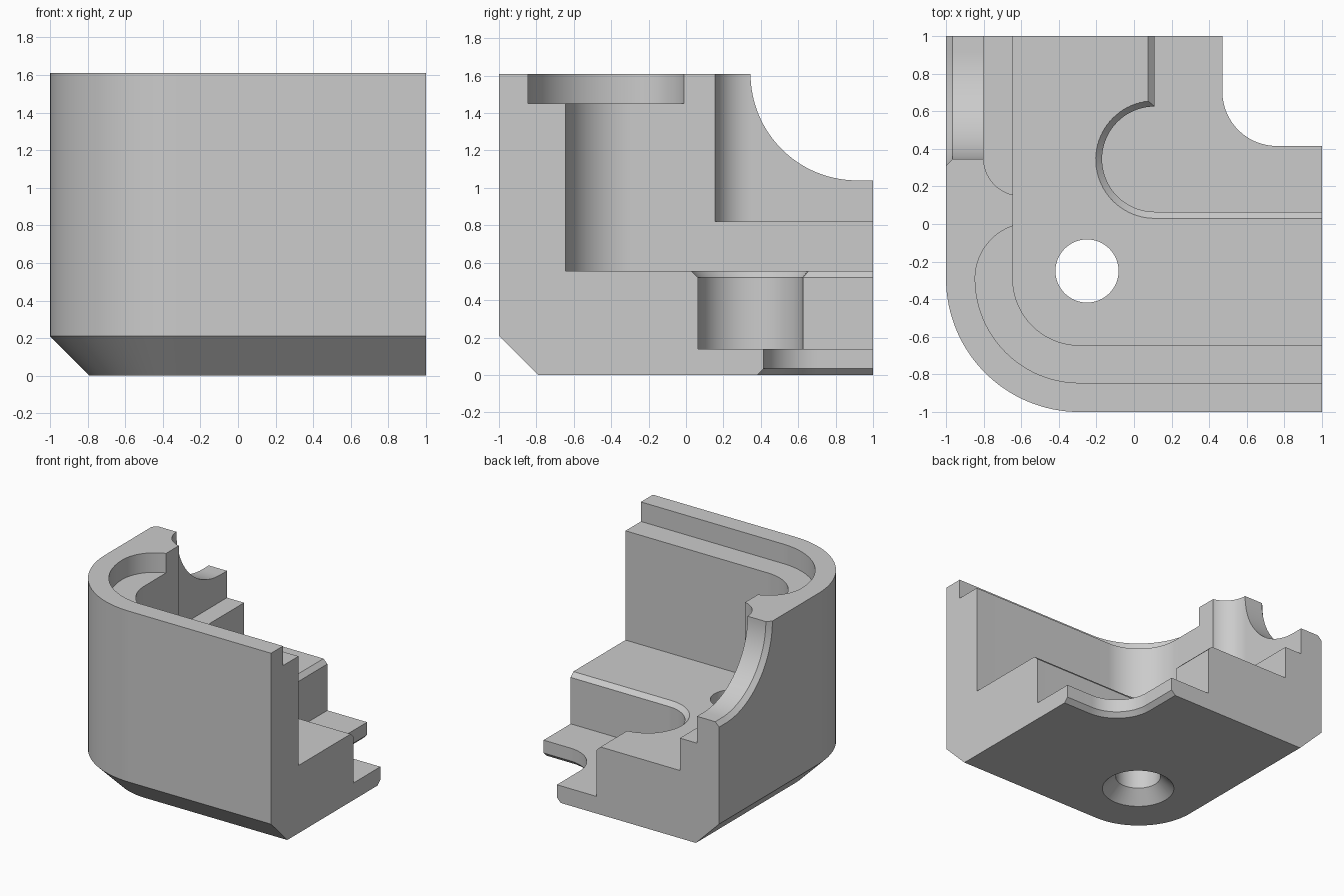
import bpy, bmesh
from math import radians, cos, sin, asin, degrees

cube = bpy.data.objects.get("Cube")
if cube:
    bpy.data.objects.remove(cube)

FAR = 1.3      # how far cutters reach past the open sides
TOP = 1.61
FLOOR = 0.555
BEVEL = 0.035


def arc(cx, cy, r, a0, a1, n=24):
    steps = [radians(a0 + (a1 - a0) * i / n) for i in range(n + 1)]
    return [(cx + r * cos(a), cy + r * sin(a)) for a in steps]


def loft(name, sections, axis="z"):
    """Closed solid through matching outlines, each given as (position, points)."""
    bm = bmesh.new()
    rings = []
    for t, pts in sections:
        rings.append([bm.verts.new((u, v, t) if axis == "z" else (t, u, v)) for u, v in pts])
    bm.faces.new(rings[0])
    bm.faces.new(rings[-1])
    n = len(rings[0])
    for a, b in zip(rings, rings[1:]):
        for i in range(n):
            j = (i + 1) % n
            bm.faces.new((a[i], a[j], b[j], b[i]))
    bmesh.ops.recalc_face_normals(bm, faces=bm.faces)
    mesh = bpy.data.meshes.new(name)
    bm.to_mesh(mesh)
    bm.free()
    obj = bpy.data.objects.new(name, mesh)
    bpy.context.collection.objects.link(obj)
    return obj


def shell(inset, end):
    """Rounded corner outline, open sides reaching to end."""
    e = -1 + inset
    return [(end, end), (e, end)] + arc(-0.29, -0.29, 0.71 - inset, 180, 270, 32) + [(end, e)]


def recess(o):
    """Stepped recess with a round lobe, grown by o."""
    r = 0.28 + o
    start = 90 + degrees(asin(o / r))
    return [(FAR, FAR), (0.11 - o, FAR)] + arc(0.11, 0.345, r, start, 270, 40) + [(FAR, 0.345 - r)]


def opening(o):
    """Through opening at the inner corner, grown by o."""
    return [(FAR, FAR), (0.47 - o, FAR)] + arc(0.76, 0.705, 0.29 + o, 180, 270) + [(FAR, 0.415 - o)]


def arch(o):
    """Side arch profile in y and z, grown by o."""
    return [(FAR, 2), (0.345 - o, 2)] + arc(0.915, TOP, 0.57 + o, 180, 270, 32) + [(FAR, TOP - 0.57 - o)]


# Corner block with a sloped lower edge
body = loft("corner_housing", [(0, shell(0.21, 1)), (0.21, shell(0, 1)), (TOP, shell(0, 1))])

# Groove along the rim, ending in a curve
groove = [(FAR, 0), (FAR, -0.845)] + arc(-0.29, -0.29, 0.555, 270, 180, 32)
groove += arc(-0.55, -0.29, 0.295, 180, 109)[1:] + [(-0.5, 0)]

# Rounded notch behind the side arch
notch = [(FAR, FAR), (-0.8, FAR)] + arc(-0.6, 0.35, 0.2, 180, 256, 20) + [(-0.5, 0.156), (FAR, 0.156)]

cutters = [
    loft("cavity_cutter", [(FLOOR, shell(0.355, FAR)), (2, shell(0.355, FAR))]),
    loft("groove_cutter", [(1.45, groove), (2.1, groove)]),
    loft("notch_cutter", [(0.82, notch), (2.2, notch)]),
    loft("arch_cutter", [(-1 - BEVEL, arch(2 * BEVEL)), (-1 + BEVEL, arch(0)), (-0.6, arch(0))], "x"),
    loft("recess_cutter", [(0.14, recess(0)), (FLOOR - BEVEL, recess(0)), (FLOOR + 0.1, recess(0.1 + BEVEL))]),
    loft("opening_cutter", [(-BEVEL, opening(2 * BEVEL)), (BEVEL, opening(0)), (0.3, opening(0))]),
    # Countersunk screw hole
    loft("screw_cutter", [(z, arc(-0.25, -0.25, r, 0, 352.5, 47))
                          for z, r in ((-0.1, 0.37), (0.1, 0.168), (1, 0.168))]),
]

bpy.ops.object.select_all(action="DESELECT")
body.select_set(True)
bpy.context.view_layer.objects.active = body
for cutter in cutters:
    mod = body.modifiers.new(cutter.name, "BOOLEAN")
    mod.operation = "DIFFERENCE"
    mod.solver = "EXACT"
    mod.object = cutter
    bpy.ops.object.modifier_apply(modifier=mod.name)
    bpy.data.objects.remove(cutter)

# Plain grey material
grey = bpy.data.materials.new("light_grey")
grey.use_nodes = True
colour = (0.6, 0.6, 0.6, 1)
grey.diffuse_color = colour
grey.node_tree.nodes["Principled BSDF"].inputs["Base Color"].default_value = colour
body.data.materials.clear()
body.data.materials.append(grey)
bpy.ops.object.shade_smooth_by_angle(angle=radians(30))
